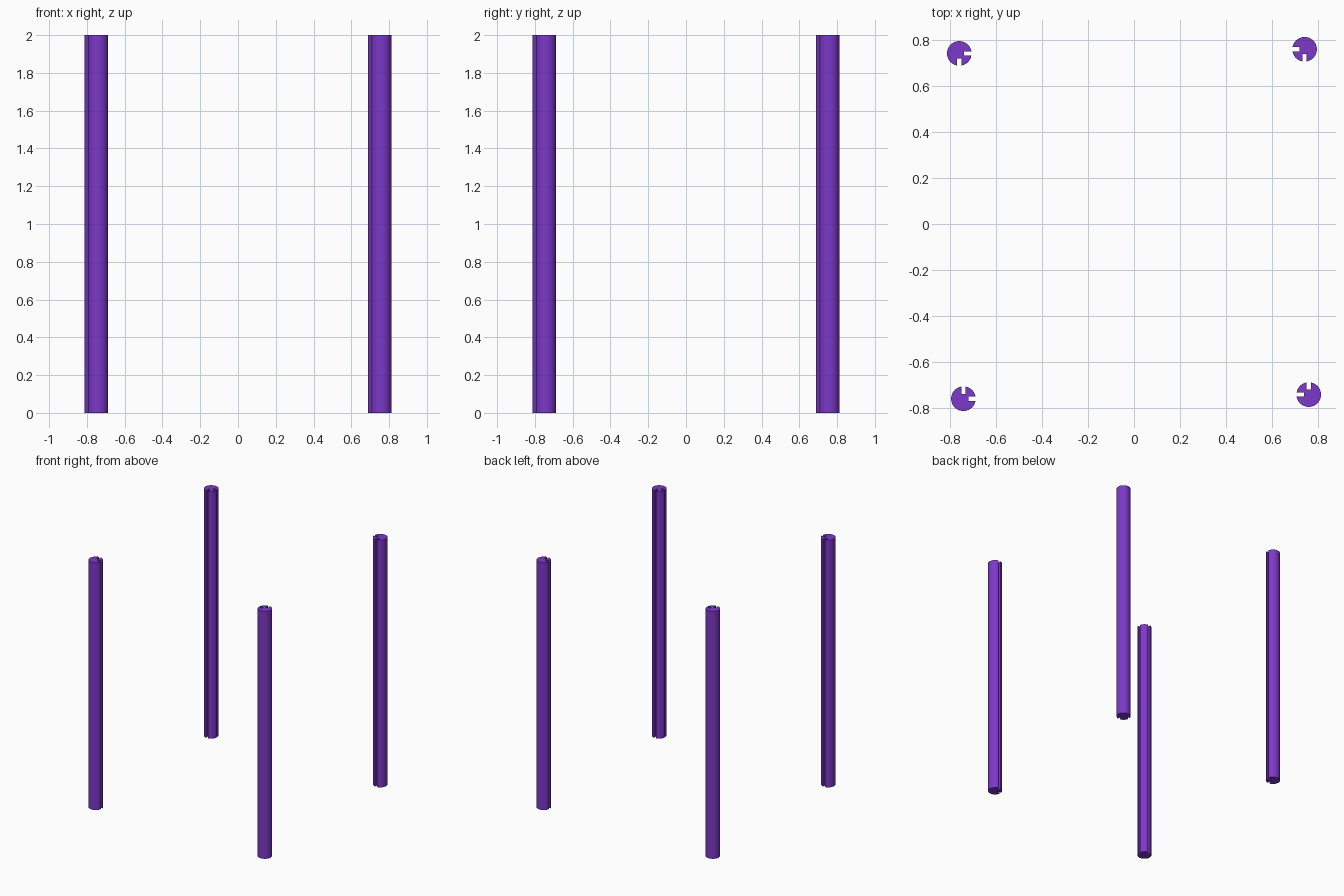
import bpy, bmesh
from math import pi, cos, sin, asin, sqrt, radians
from mathutils import Matrix

if "Cube" in bpy.data.objects:
    bpy.data.objects.remove(bpy.data.objects["Cube"])

R, HALF_SLOT, SLOT_FLOOR, HEIGHT = 0.0535, 0.009, 0.021, 2.0

purple = bpy.data.materials.new("purple")
purple.diffuse_color = (0.20, 0.04, 0.58, 1)
purple.use_nodes = True
purple.node_tree.nodes["Principled BSDF"].inputs["Base Color"].default_value = purple.diffuse_color


def arc(a0, a1, n):
    return [(R * cos(a0 + (a1 - a0) * i / n), R * sin(a0 + (a1 - a0) * i / n))
            for i in range(n + 1)]


# Round section with two grooves, facing -x and -y
h = asin(HALF_SLOT / R)
profile = arc(-pi / 2 + h, pi - h, 28)
profile += [(-SLOT_FLOOR, HALF_SLOT), (-SLOT_FLOOR, -HALF_SLOT)]
profile += arc(pi + h, 1.5 * pi - h, 8)
profile += [(-HALF_SLOT, -SLOT_FLOOR), (HALF_SLOT, -SLOT_FLOOR)]


def add_post(name, turn):
    bm = bmesh.new()
    base = bm.faces.new([bm.verts.new((x + 0.741, y + 0.759, 0)) for x, y in profile])
    ext = bmesh.ops.extrude_face_region(bm, geom=[base], use_keep_orig=True)
    top = [v for v in ext["geom"] if isinstance(v, bmesh.types.BMVert)]
    bmesh.ops.translate(bm, verts=top, vec=(0, 0, HEIGHT))
    bmesh.ops.rotate(bm, verts=bm.verts[:], cent=(0, 0, 0),
                     matrix=Matrix.Rotation(turn, 3, 'Z'))
    bmesh.ops.recalc_face_normals(bm, faces=bm.faces[:])
    mesh = bpy.data.meshes.new(name)
    bm.to_mesh(mesh)
    bm.free()
    mesh.materials.append(purple)
    obj = bpy.data.objects.new(name, mesh)
    bpy.context.collection.objects.link(obj)
    bpy.ops.object.select_all(action='DESELECT')
    obj.select_set(True)
    bpy.context.view_layer.objects.active = obj
    bpy.ops.object.shade_smooth_by_angle(angle=radians(30))


# Four posts, each a quarter turn from the last, grooves facing inward
for i, name in enumerate(["back_right_post", "back_left_post",
                          "front_left_post", "front_right_post"]):
    add_post(name, i * pi / 2)
